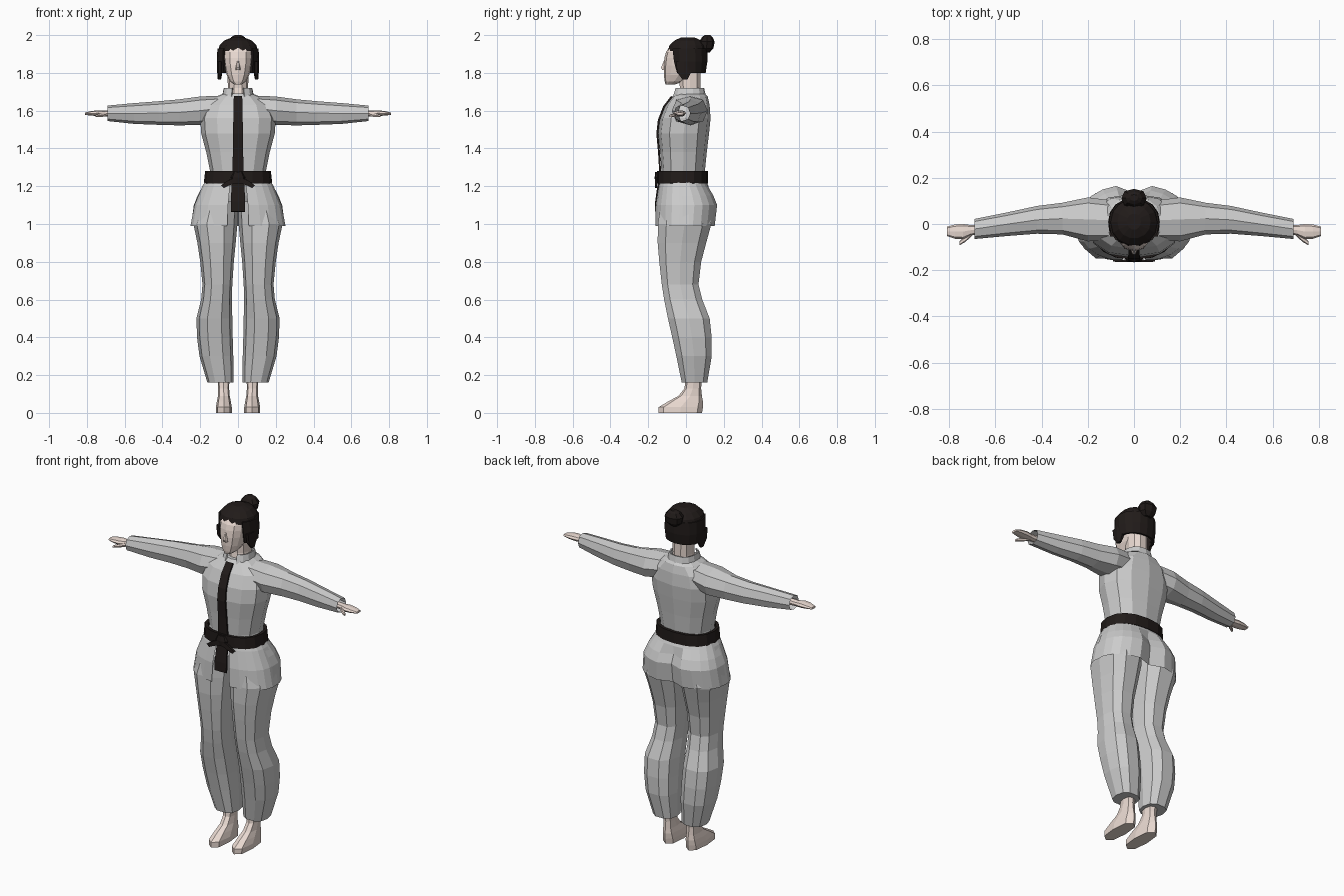
import bpy, bmesh, math


def material(name, rgb):
    m = bpy.data.materials.new(name)
    m.diffuse_color = (*rgb, 1)
    return m


SKIN = material("skin", (0.82, 0.70, 0.64))
BLACK = material("black", (0.015, 0.011, 0.01))


def build(name, verts, faces, mat=None, mirror=False, thick=0):
    me = bpy.data.meshes.new(name)
    me.from_pydata(verts, [], faces)
    bm = bmesh.new()
    bm.from_mesh(me)
    bmesh.ops.recalc_face_normals(bm, faces=bm.faces)
    bm.to_mesh(me)
    bm.free()
    ob = bpy.data.objects.new(name, me)
    bpy.context.collection.objects.link(ob)
    if mat:
        me.materials.append(mat)
    if thick:
        s = ob.modifiers.new("thickness", 'SOLIDIFY')
        s.thickness, s.offset = thick, 0
    if mirror:
        ob.modifiers.new("mirror", 'MIRROR')
    return ob


def loft(name, rings, n=12, axis='z', arc=None, p=0.85, mat=None,
         mirror=False, caps=(True, True), thick=0):
    """Rings are (t, u0, u1, v0, v1): position on the axis and the bounds there."""
    if arc:
        angles = [math.radians(arc[0] + (arc[1] - arc[0]) * i / n) for i in range(n + 1)]
    else:
        angles = [2 * math.pi * i / n for i in range(n)]
    k = len(angles)

    def power(c):
        return math.copysign(abs(c) ** p, c) if abs(c) > 1e-6 else 0.0

    verts = []
    for t, u0, u1, v0, v1 in rings:
        for a in angles:
            u = (u0 + u1) / 2 + (u1 - u0) / 2 * power(math.cos(a))
            v = (v0 + v1) / 2 + (v1 - v0) / 2 * power(math.sin(a))
            verts.append((u, v, t) if axis == 'z' else (t, u, v))
    faces = []
    for r in range(len(rings) - 1):
        for i in range(k - 1 if arc else k):
            j = (i + 1) % k
            faces.append((r * k + i, r * k + j, (r + 1) * k + j, (r + 1) * k + i))
    if not arc:
        if caps[0]:
            faces.append(tuple(range(k)))
        if caps[1]:
            faces.append(tuple(range(len(verts) - k, len(verts))))
    return build(name, verts, faces, mat, mirror, thick)


def sym(*rows):
    """Rings symmetric in x, given as (z, half width, back-to-front bounds)."""
    return [(z, -w, w, y0, y1) for z, w, y0, y1 in rows]


def strip(name, rows, mat, thick=0.014, mirror=False):
    """Flat ribbon through rows of paired edge points."""
    verts = [q for pair in rows for q in pair]
    faces = [(2 * i, 2 * i + 1, 2 * i + 3, 2 * i + 2) for i in range(len(rows) - 1)]
    return build(name, verts, faces, mat, mirror, thick)


# Jacket body
loft("jacket_body", sym((1.20, .165, -.135, .10), (1.28, .148, -.13, .10),
     (1.38, .168, -.137, .11), (1.48, .195, -.147, .122), (1.56, .20, -.138, .13),
     (1.63, .175, -.108, .125), (1.675, .115, -.072, .115), (1.69, .078, -.06, .10)))
loft("collar", sym((1.66, .085, -.075, .105), (1.72, .072, -.055, .092)),
     n=12, arc=(-70, 250), thick=.008)

# Sleeves
loft("sleeve", [(.08, -.07, .10, 1.55, 1.68), (.20, -.075, .115, 1.525, 1.675),
     (.31, -.045, .092, 1.522, 1.66), (.42, -.042, .078, 1.525, 1.65),
     (.55, -.052, .05, 1.53, 1.64), (.69, -.065, .022, 1.545, 1.627)],
     n=8, axis='x', mirror=True, caps=(True, False))

# Jacket skirt: front flaps and back flap with side slits
loft("front_flap", sym((1.24, .165, -.135, .10), (1.20, .19, -.145, .11),
     (1.10, .232, -.162, .14), (.99, .253, -.164, .14)),
     n=6, arc=(-80, 8), mirror=True)
back = loft("back_flap", sym((1.24, .165, -.135, .10), (1.20, .188, -.14, .12),
            (1.15, .215, -.15, .15), (1.10, .235, -.155, .17), (.99, .25, -.155, .157)),
            n=6, arc=(-6, 90), mirror=True)
for v in back.data.vertices:   # crease down the middle of the back
    if v.co.x < .01 and v.co.z < 1.18:
        v.co.y -= .035

# Trousers
loft("trouser_leg", [(1.12, 0, .20, -.135, .12), (1.00, .003, .236, -.155, .14),
     (.90, .012, .215, -.155, .112), (.80, .022, .20, -.146, .085),
     (.68, .03, .188, -.132, .07), (.60, .033, .195, -.12, .09),
     (.50, .03, .22, -.10, .13), (.40, .028, .217, -.077, .14),
     (.30, .025, .204, -.055, .14), (.16, .025, .162, -.025, .115)],
     n=10, p=.8, mirror=True)

# Feet
loft("foot", [(.20, .045, .11, 0, .085), (.13, .047, .105, -.008, .08),
     (.09, .044, .106, -.04, .084), (.06, .038, .112, -.095, .09),
     (.03, .033, .117, -.145, .09), (0, .033, .117, -.145, .085)],
     n=8, p=.75, mat=SKIN, mirror=True)

# Hands
loft("hand", [(.66, -.045, -.005, 1.568, 1.602), (.705, -.048, -.005, 1.57, 1.60),
     (.74, -.066, .0, 1.571, 1.602), (.775, -.064, -.002, 1.574, 1.598),
     (.81, -.052, -.012, 1.577, 1.59)], n=8, axis='x', mat=SKIN, mirror=True)
loft("thumb", [(.70, -.05, -.025, 1.568, 1.592), (.73, -.078, -.052, 1.565, 1.585),
     (.755, -.092, -.074, 1.565, 1.578)], n=6, axis='x', mat=SKIN, mirror=True)

# Black front band, above and below the belt
strip("front_band", [((-w, y, z), (w, y, z)) for w, y, z in (
    (.022, -.075, 1.675), (.024, -.117, 1.62), (.025, -.144, 1.55), (.026, -.152, 1.48),
    (.027, -.143, 1.38), (.03, -.137, 1.28), (.034, -.147, 1.20), (.038, -.158, 1.12),
    (.038, -.16, 1.065))], BLACK, .01)

# Belt with knot and tails
loft("belt", sym((1.215, .172, -.145, .108), (1.28, .165, -.145, .108)), n=16,
     mat=BLACK, caps=(False, False), thick=.018)
loft("belt_knot", sym((1.215, .025, -.163, -.13), (1.245, .04, -.166, -.13),
     (1.275, .025, -.163, -.13)), n=8, mat=BLACK)
strip("belt_tail", [((.0, -.157, 1.25), (.0, -.157, 1.22)),
      ((.05, -.16, 1.232), (.045, -.16, 1.205)),
      ((.09, -.158, 1.205), (.075, -.158, 1.19))], BLACK, .01, mirror=True)

# Neck and head
loft("neck", sym((1.66, .06, -.045, .08), (1.72, .054, -.035, .08),
     (1.82, .055, -.04, .08)), n=10, mat=SKIN)
loft("head", sym((1.738, .02, -.108, -.06), (1.755, .042, -.113, -.01),
     (1.79, .06, -.117, .04), (1.84, .073, -.118, .07), (1.88, .078, -.114, .08),
     (1.91, .078, -.106, .08), (1.95, .065, -.08, .07)), n=12, mat=SKIN)
loft("nose", sym((1.815, .014, -.128, -.10), (1.828, .012, -.134, -.10),
     (1.865, .005, -.118, -.10)), n=6, mat=SKIN)

# Hair: crown, sides and back, locks, bun
loft("hair_crown", sym((1.915, .106, -.098, .11), (1.945, .098, -.09, .104),
     (1.972, .072, -.062, .082), (1.988, .03, -.025, .045)), n=14, p=.95, mat=BLACK)
loft("hair_sides", sym((1.80, .098, -.065, .097), (1.86, .105, -.085, .106),
     (1.93, .102, -.094, .106)), n=12, arc=(-46, 226), p=.95, mat=BLACK, thick=.014)
loft("hair_lock", [(1.765, .09, .107, -.02, .01), (1.80, .083, .11, -.05, .03),
     (1.86, .083, .11, -.06, .04)], n=6, mat=BLACK, mirror=True)
loft("hair_bun", sym((1.908, .022, .085, .125), (1.93, .048, .072, .145),
     (1.965, .055, .07, .152), (1.99, .035, .085, .14), (2.0, .018, .10, .128)),
     n=8, mat=BLACK)
